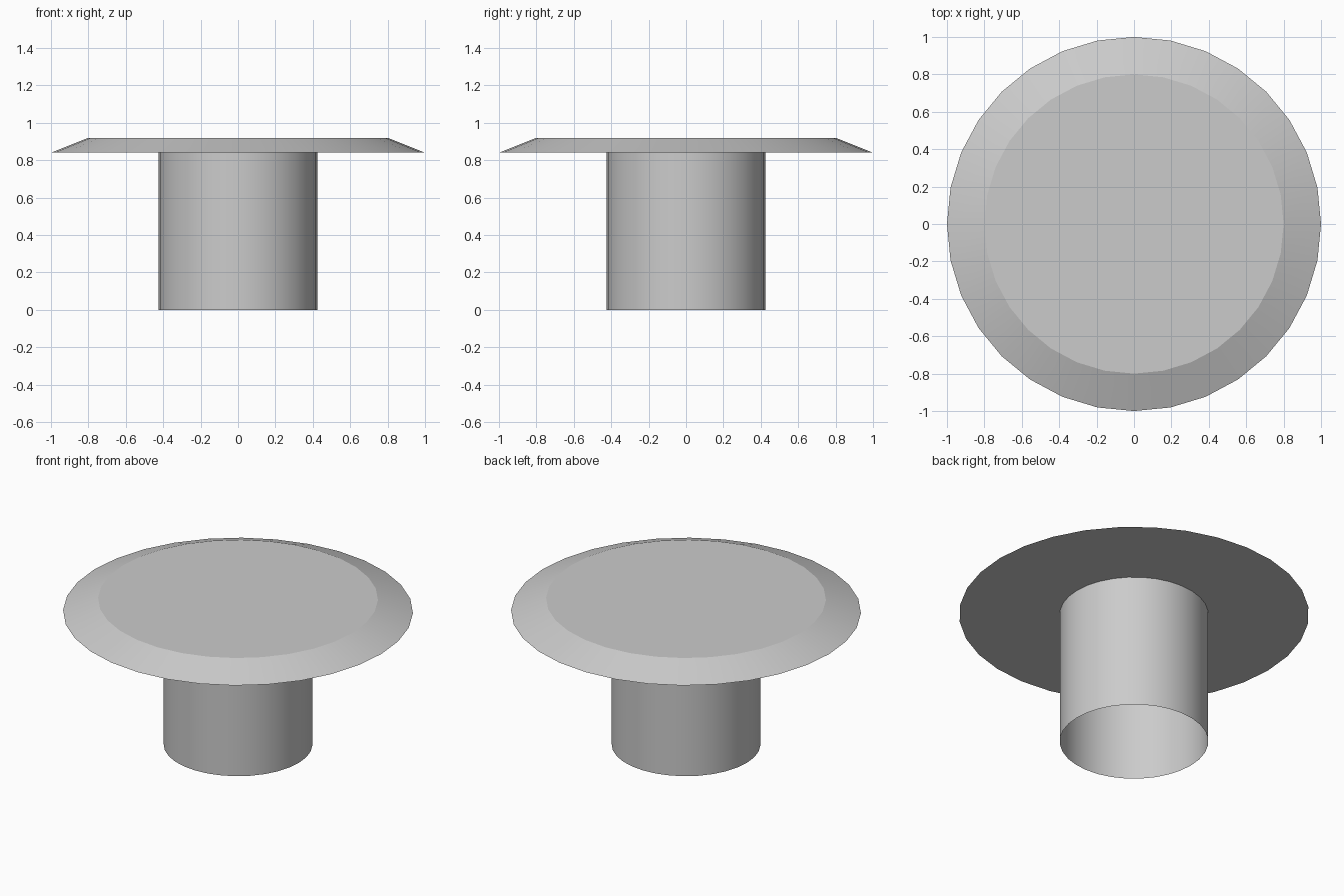
import bpy
import bmesh

if "Cube" in bpy.data.objects:
    bpy.data.objects.remove(bpy.data.objects["Cube"])

SIDES = 32


def lathe_part(name, r_bottom, r_top, z0, z1, capped):
    """Round part between two heights, closed or left as an open tube."""
    bm = bmesh.new()
    bmesh.ops.create_cone(bm, cap_ends=capped, segments=SIDES,
                          radius1=r_bottom, radius2=r_top, depth=z1 - z0)
    bmesh.ops.translate(bm, verts=bm.verts, vec=(0, 0, (z0 + z1) / 2))
    # Smooth walls, flat end discs, crisp rims
    for f in bm.faces:
        f.smooth = len(f.verts) == 4
    for e in bm.edges:
        if abs(e.verts[0].co.z - e.verts[1].co.z) < 1e-5:
            e.smooth = False
    mesh = bpy.data.meshes.new(name)
    bm.to_mesh(mesh)
    bm.free()
    obj = bpy.data.objects.new(name, mesh)
    bpy.context.collection.objects.link(obj)
    return obj


# Hollow stem, open at the bottom
lathe_part("stem", 0.425, 0.425, 0.0, 0.84, False)

# Wide head with a sloping rim and flat top
lathe_part("head", 1.0, 0.80, 0.84, 0.92, True)
